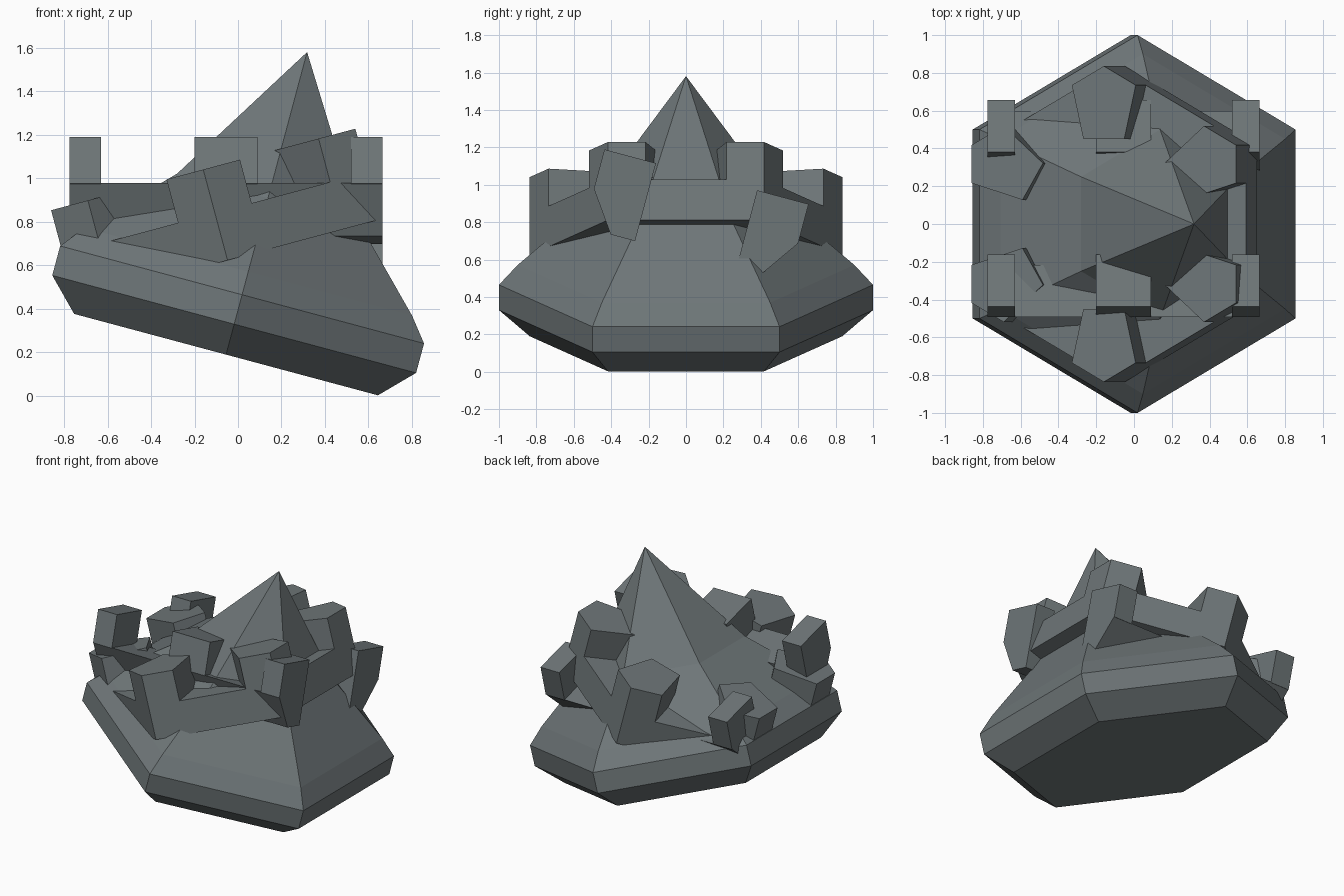
import bpy, bmesh, math
from mathutils import Matrix

if "Cube" in bpy.data.objects:
    bpy.data.objects.remove(bpy.data.objects["Cube"])

stone = bpy.data.materials.new("slate_grey")
stone.diffuse_color = (0.155, 0.18, 0.187, 1)
stone.use_nodes = True
stone.node_tree.nodes["Principled BSDF"].inputs["Base Color"].default_value = stone.diffuse_color
TILT = math.radians(15)


def finish(bm, name, matrix):
    bmesh.ops.recalc_face_normals(bm, faces=bm.faces)
    me = bpy.data.meshes.new(name)
    bm.to_mesh(me)
    bm.free()
    me.transform(matrix)
    me.materials.append(stone)
    ob = bpy.data.objects.new(name, me)
    bpy.context.collection.objects.link(ob)
    return ob


def prism(name, a, b, matrix):
    """Closed solid between two matching outlines."""
    bm = bmesh.new()
    lo = [bm.verts.new(p) for p in a]
    hi = [bm.verts.new(p) for p in b]
    n = len(a)
    bm.faces.new(lo[::-1])
    bm.faces.new(hi)
    for i in range(n):
        j = (i + 1) % n
        bm.faces.new((lo[i], lo[j], hi[j], hi[i]))
    return finish(bm, name, matrix)


def hexagon(r, z):
    return [(r * math.cos(math.radians(30 + 60 * k)),
             r * math.sin(math.radians(30 + 60 * k)), z) for k in range(6)]


# Base and spire: one six-sided turned profile (radius, height), leaning right
profile = [(0.835, 0), (1, 0.145), (1, 0.285), (0.9, 0.395), (0.5, 0.745)]
bm = bmesh.new()
rings = [[bm.verts.new(p) for p in hexagon(r, h)] for r, h in profile]
apex = bm.verts.new((0, 0, 1.44))
bm.faces.new(rings[0][::-1])
for k in range(6):
    j = (k + 1) % 6
    for a, b in zip(rings, rings[1:]):
        bm.faces.new((a[k], a[j], b[j], b[k]))
    bm.faces.new((rings[-1][k], rings[-1][j], apex))
finish(bm, "base_and_spire",
       Matrix.Translation((-0.055, 0, 0.19)) @ Matrix.Rotation(TILT, 4, 'Y'))

# Hexagonal battlement, leaning left, with a wedge merlon on every corner
crown = Matrix.Rotation(-TILT, 4, 'Y') @ Matrix.Translation((0.115, 0, 0))
prism("hex_wall", hexagon(0.836, 0.615), hexagon(0.836, 0.84), crown)
wedge = [(0.45, -0.112), (0.735, -0.175), (0.836, 0), (0.735, 0.175), (0.45, 0.112)]
for k in range(6):
    turn = Matrix.Rotation(math.radians(30 + 60 * k), 4, 'Z')
    prism("corner_merlon", [(x, y, 0.835) for x, y in wedge],
          [(x, y, 1.047) for x, y in wedge], crown @ turn)

# Two straight battlements, leaning back, flared outwards, three merlons each
straight = Matrix.Rotation(-TILT, 4, 'X') @ Matrix.Translation((-0.055, -0.164, 0))
wall = [(0.28, 0.605), (0.415, 0.605), (0.565, 0.818), (0.28, 0.818)]
merlon = [(0.28, 0.815), (0.565, 0.815), (0.565, 1.036), (0.28, 1.036)]


def bar(name, section, x0, x1, side):
    prism(name, [(x0, side * y, z) for y, z in section],
          [(x1, side * y, z) for y, z in section], straight)


for side in (-1, 1):
    bar("straight_wall", wall, -0.72, 0.72, side)
    for x0, x1 in ((-0.72, -0.575), (-0.145, 0.145), (0.575, 0.72)):
        bar("straight_merlon", merlon, x0, x1, side)
